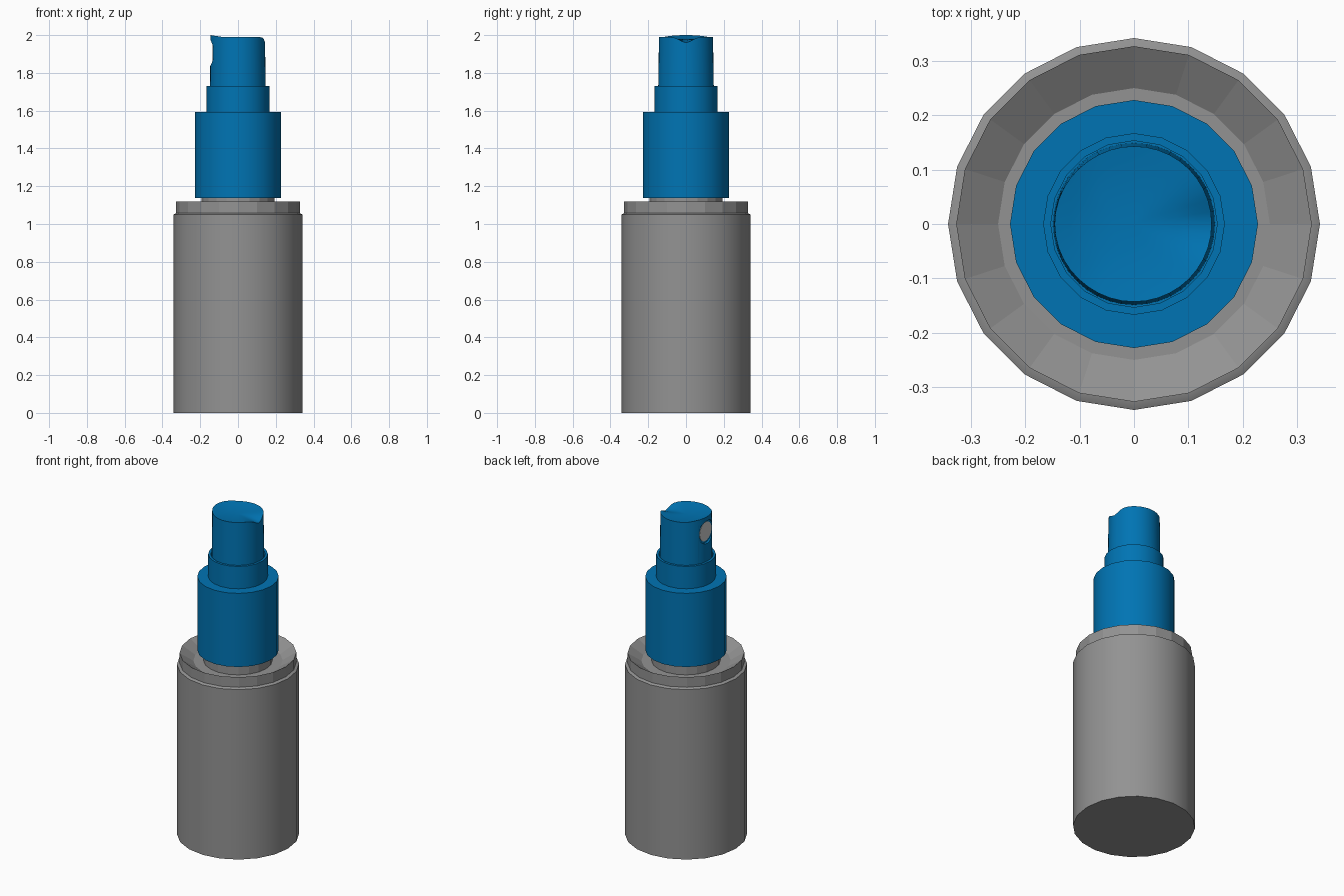
import bpy, bmesh, math

if "Cube" in bpy.data.objects:
    bpy.data.objects.remove(bpy.data.objects["Cube"])


def material(name, colour):
    mat = bpy.data.materials.new(name)
    mat.diffuse_color = colour
    mat.use_nodes = True
    mat.node_tree.nodes["Principled BSDF"].inputs["Base Color"].default_value = mat.diffuse_color
    return mat


blue = material("blue_plastic", (0.0, 0.175, 0.455, 1))
grey = material("dark_grey", (0.29, 0.29, 0.29, 1))


def finish(obj, mat=None, smooth=True):
    if mat:
        obj.data.materials.append(mat)
    bpy.ops.object.select_all(action='DESELECT')
    bpy.context.view_layer.objects.active = obj
    obj.select_set(True)
    if smooth:
        bpy.ops.object.shade_smooth_by_angle(angle=math.radians(30))


def lathe(name, profile, sides=20, mat=None, smooth=True, warp=None):
    """Revolve (radius, z) points about z; radius 0 makes a pole."""
    bm = bmesh.new()
    rings = []
    for r, z in profile:
        n = 1 if r == 0 else sides
        rings.append([bm.verts.new((r * math.cos(2 * math.pi * i / sides),
                                    r * math.sin(2 * math.pi * i / sides), z))
                      for i in range(n)])
    for a, b in zip(rings, rings[1:]):
        for i in range(sides):
            j = (i + 1) % sides
            quad = [a[i % len(a)], a[j % len(a)], b[j % len(b)], b[i % len(b)]]
            bm.faces.new(list(dict.fromkeys(quad)))
    if warp:
        for v in bm.verts:
            warp(v.co)
    bmesh.ops.recalc_face_normals(bm, faces=bm.faces)
    mesh = bpy.data.meshes.new(name)
    bm.to_mesh(mesh)
    bm.free()
    obj = bpy.data.objects.new(name, mesh)
    bpy.context.collection.objects.link(obj)
    finish(obj, mat, smooth)
    return obj


def disc_along_x(name, r, x0, x1, z, sides=24):
    bpy.ops.mesh.primitive_cylinder_add(vertices=sides, radius=r, depth=abs(x1 - x0),
                                        location=((x0 + x1) / 2, 0, z),
                                        rotation=(0, math.pi / 2, 0))
    obj = bpy.context.object
    obj.name = name
    return obj


# Bottle body and funnel-shaped shoulder with neck
lathe("bottle_body", [(0, 0), (0.342, 0), (0.342, 1.05), (0.327, 1.058), (0, 1.058)],
      mat=grey)
lathe("bottle_shoulder", [(0, 1.054), (0.327, 1.054), (0.327, 1.12), (0.25, 1.072),
                          (0.193, 1.072), (0.193, 1.16), (0, 1.16)],
      mat=grey, smooth=False)

# Pump collar and the hollow sleeve around the button
lathe("pump_collar", [(0, 1.137), (0.228, 1.137), (0.228, 1.592), (0, 1.592)], mat=blue)
lathe("pump_sleeve", [(0, 1.58), (0.167, 1.58), (0.167, 1.73), (0.153, 1.73),
                      (0.153, 1.61), (0, 1.61)], mat=blue)


# Button with a dished top, finger notch at +x and raised lip over the nozzle at -x
def shape_top(co):
    if co.z < 1.9:
        return
    r = math.hypot(co.x, co.y)
    co.z -= 0.012 * (1 - (r / 0.143) ** 2)
    if co.x > 0:
        co.z -= 0.03 * math.exp(-(co.y / 0.045) ** 2) * (co.x / 0.143) ** 2
    elif co.x < -0.08:
        w = (-co.x - 0.08) / 0.063
        co.z += 0.01 * w
        co.x -= 0.003 * w


button = lathe("spray_button", [(0, 1.6), (0.149, 1.6), (0.143, 1.99), (0.115, 1.99),
                                (0.08, 1.99), (0.04, 1.99), (0, 1.99)],
               sides=40, mat=blue, warp=shape_top)

# Nozzle recess and insert
cutter = disc_along_x("nozzle_cutter", 0.07, -0.2, -0.132, 1.905)
cutter.hide_render = True
cut = button.modifiers.new("nozzle_recess", 'BOOLEAN')
cut.operation = 'DIFFERENCE'
cut.object = cutter
bpy.context.view_layer.objects.active = button
bpy.ops.object.modifier_apply(modifier=cut.name)
bpy.data.objects.remove(cutter)
finish(button)

nozzle = disc_along_x("nozzle_insert", 0.058, -0.134, -0.12, 1.905)
finish(nozzle)
